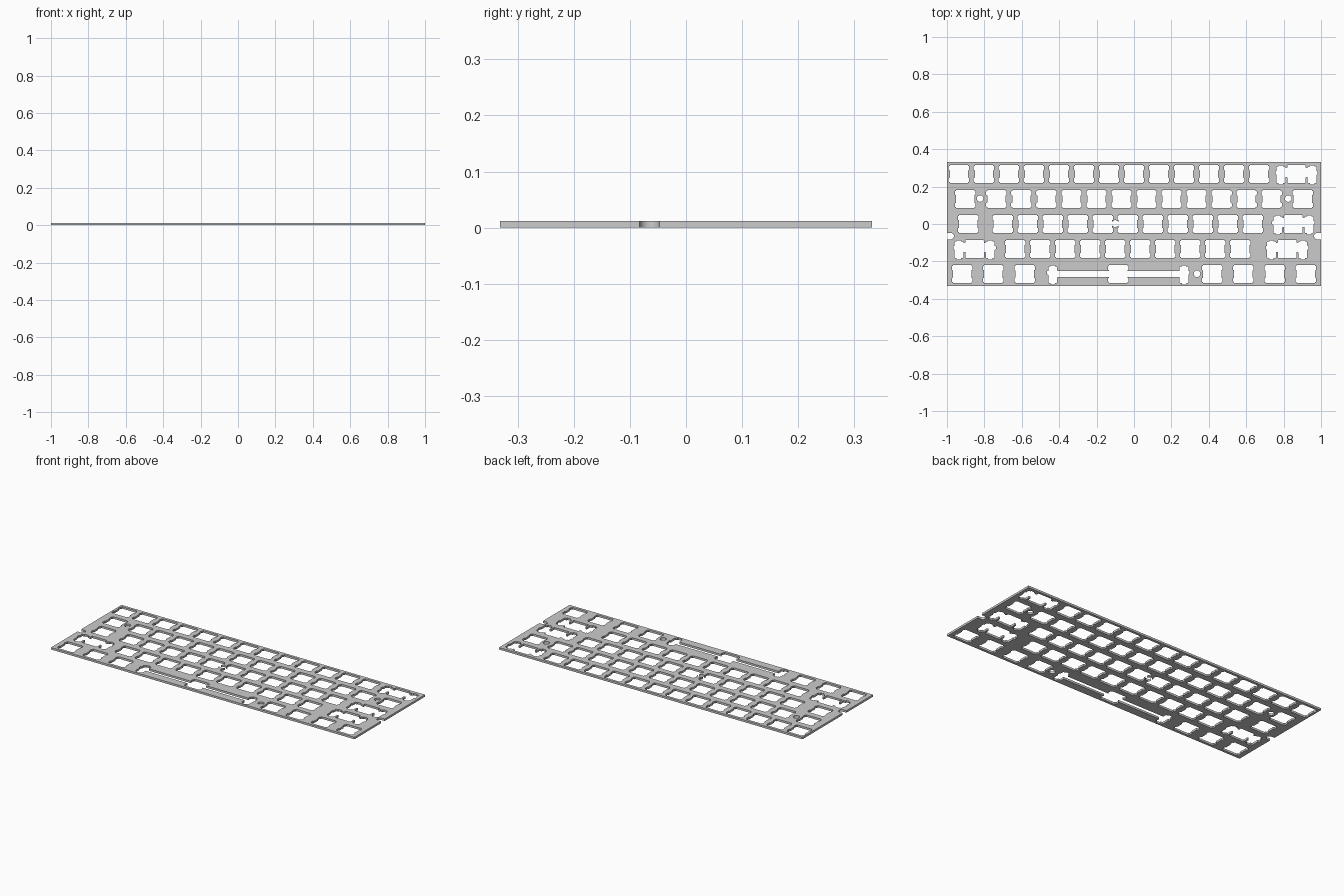
import bpy, bmesh, math
from mathutils import Vector, Matrix

if "Cube" in bpy.data.objects:
    bpy.data.objects.remove(bpy.data.objects["Cube"])

# Everything is drawn in millimetres, then scaled to a 2 unit width
W, D, T = 285.0, 94.6, 1.72
S = 2.0 / W
U = 19.05


def fillet(pts, r=0.5, n=3):
    """Round every corner of a closed outline."""
    out = []
    for i, p in enumerate(pts):
        p, a, b = Vector(p), Vector(pts[i - 1]), Vector(pts[(i + 1) % len(pts)])
        k = min(r, 0.45 * (a - p).length, 0.45 * (b - p).length)
        p0, p1 = p + (a - p).normalized() * k, p + (b - p).normalized() * k
        for j in range(n + 1):
            t = j / n
            out.append(p0 * (1 - t) ** 2 + p * 2 * t * (1 - t) + p1 * t * t)
    return out


def symmetric(half):
    """Close a right-hand half outline with its mirror image."""
    return half + [(-x, y) for x, y in reversed(half)]


def circle(x, y, r, n=32):
    return [(x + r * math.cos(2 * math.pi * i / n), y + r * math.sin(2 * math.pi * i / n))
            for i in range(n)]


def solid(name, outlines, thickness):
    """Filled and extruded flat shape; inner outlines become holes."""
    cu = bpy.data.curves.new(name + "_curve", 'CURVE')
    cu.dimensions, cu.fill_mode, cu.extrude = '2D', 'BOTH', thickness / 2
    for pts in outlines:
        sp = cu.splines.new('POLY')
        sp.points.add(len(pts) - 1)
        for q, p in zip(sp.points, pts):
            q.co = (p[0], p[1], 0, 1)
        sp.use_cyclic_u = True
    tmp = bpy.data.objects.new(name + "_tmp", cu)
    bpy.context.collection.objects.link(tmp)
    dg = bpy.context.evaluated_depsgraph_get()
    me = bpy.data.meshes.new_from_object(tmp.evaluated_get(dg))
    bpy.data.objects.remove(tmp)
    bm = bmesh.new()
    bm.from_mesh(me)
    bmesh.ops.remove_doubles(bm, verts=bm.verts, dist=0.002)
    bmesh.ops.recalc_face_normals(bm, faces=bm.faces)
    bm.to_mesh(me)
    bm.free()
    ob = bpy.data.objects.new(name, me)
    bpy.context.collection.objects.link(ob)
    return ob


# Switch opening: 14 mm square with side notches
side = [(7, 7), (7, 6), (7.8, 6), (7.8, 2.9), (7, 2.9)]
switch = symmetric(side + [(x, -y) for x, y in reversed(side)])


def stabilised(s, upper, lower, top, bottom):
    """Switch opening joined by a bar to a stabiliser slot at +-s."""
    i, o, a, b = s - 3.375, s + 3.375, s - 1.6, s + 1.7
    half = upper + [(7, top), (i, top), (i, 5.53), (a, 5.53), (a, 6.45), (b, 6.45), (b, 5.53),
                    (o, 5.53), (o, 2.3), (o + .85, 2.3), (o + .85, -.5), (o, -.5),
                    (o, -6.77), (b, -6.77), (b, -7.97), (a, -7.97), (a, -6.77),
                    (i, -6.77), (i, bottom), (7, bottom)] + lower
    return symmetric(half)


wide = stabilised(11.9, [(7, 7)], [(7, -7)], 4.73, -2.3)
space = stabilised(50, side[:4] + [(7, 2.9)], [(x, -y) for x, y in reversed(side)], 2.3, -2.3)

# Key centres along each row, in key units from the left edge
rows = [
    ([0.5 + i for i in range(13)], [14]),
    ([0.75] + [2 + i for i in range(12)] + [14.25], []),
    ([0.875] + [2.25 + i for i in range(11)], [13.875]),
    ([2.75 + i for i in range(10)], [1.125, 13.625]),
    ([0.625, 1.875, 3.125, 10.625, 11.875, 13.125, 14.375], []),
]
holes = []


def cut(shape, u, row):
    cx, cy = (u - 7.5) * U, (2 - row) * U
    holes.append([(p[0] + cx, p[1] + cy) for p in fillet(shape)])


for r, (singles, doubles) in enumerate(rows):
    for u in singles:
        cut(switch, u, r)
    for u in doubles:
        cut(wide, u, r)
cut(space, 6.875, 4)

# Plate outline with a round-ended slot in each short edge
slot_y, slot_r, slot_x = -9.25, 2.5, W / 2 - 2.8
arc = [(slot_x - slot_r * math.sin(math.pi * i / 16), slot_y + slot_r * math.cos(math.pi * i / 16))
       for i in range(17)]
outline = symmetric([(W / 2, D / 2), (W / 2, slot_y + slot_r)] + arc
                    + [(W / 2, slot_y - slot_r), (W / 2, -D / 2)])
plate = solid("switch_plate", [outline] + holes, T)

# Screw holes
screws = [(25.2, 19.4, 2.5), (260.05, 19.4, 2.5), (128.2, 0.3, 2.65), (190.5, -37.9, 2.5)]
cutter = solid("screw_hole_cutter", [circle(x - W / 2, y, r) for x, y, r in screws], T * 3)
cutter.hide_render = True
mod = plate.modifiers.new("screw_holes", 'BOOLEAN')
mod.operation, mod.solver, mod.object = 'DIFFERENCE', 'EXACT', cutter
dg = bpy.context.evaluated_depsgraph_get()
baked = bpy.data.meshes.new_from_object(plate.evaluated_get(dg))
plate.modifiers.clear()
plate.data = baked
bpy.data.objects.remove(cutter)

# Scale to size and stand on the ground
baked.transform(Matrix.Scale(S, 4) @ Matrix.Translation((0, 0, T / 2)))
bpy.ops.object.select_all(action='DESELECT')
plate.select_set(True)
bpy.context.view_layer.objects.active = plate
bpy.ops.object.shade_smooth_by_angle(angle=math.radians(40))
